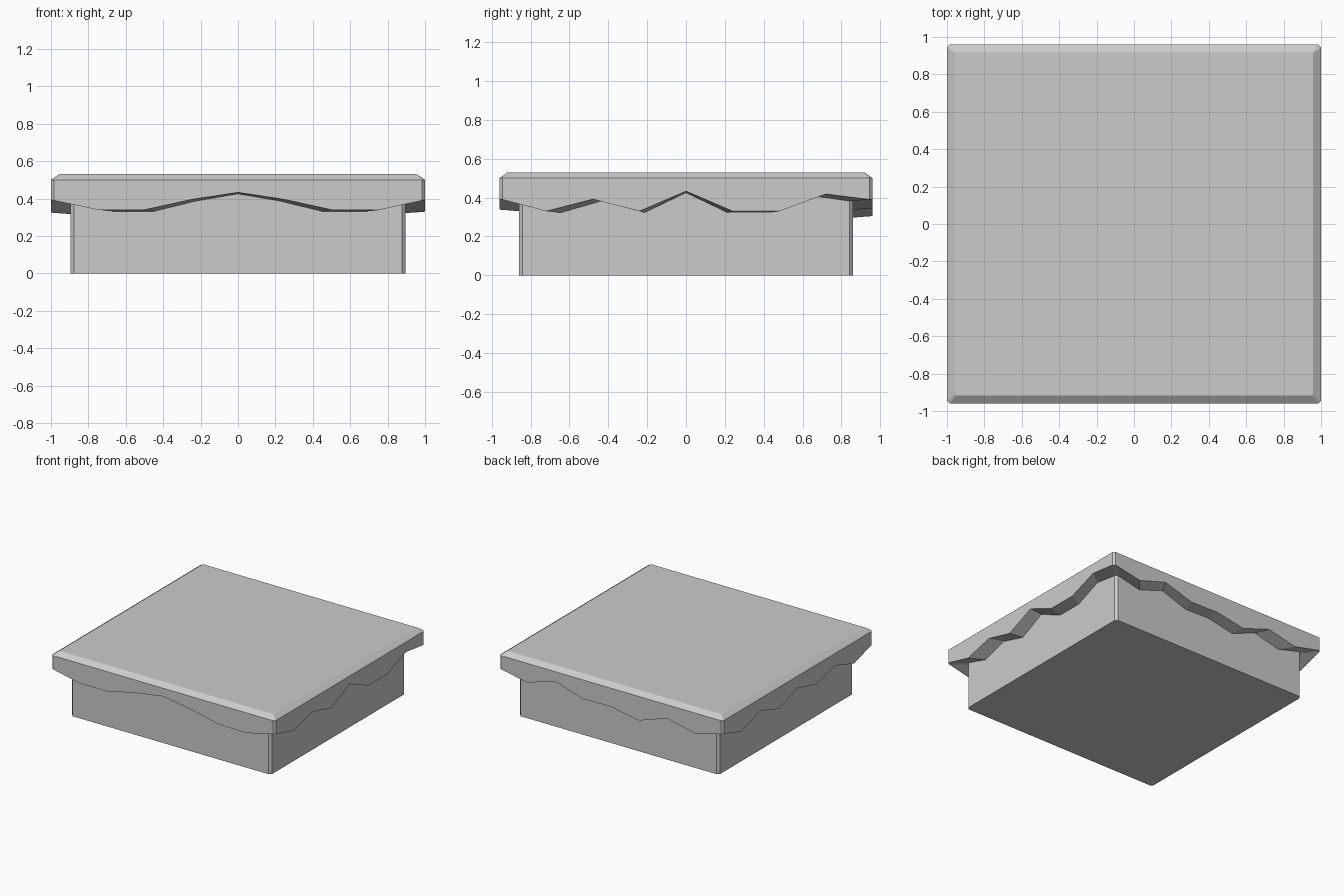
import bpy, bmesh

if "Cube" in bpy.data.objects:
    bpy.data.objects.remove(bpy.data.objects["Cube"])

# Height of the ragged lower rim along each side, counter-clockwise from the front left corner
RIM = [
    [.39, .34, .34, .395, .433, .395, .34, .338, .39],   # front, x rising
    [.39, .33, .392, .33, .433, .33, .33, .418, .39],    # right, y rising
    [.39, .345, .42, .345, .35, .305, .39, .335, .39],   # back, x falling
    [.39, .325, .40, .325, .40, .34, .40, .325, .39],    # left, y falling
]


def ring(hx, hy, cut, z=None, dz=0.0):
    """Rectangle outline with clipped corners; z=None follows the ragged rim."""
    pts = []
    for side, heights in enumerate(RIM):
        a, b = (hx, hy) if side % 2 == 0 else (hy, hx)
        for i, h in enumerate(heights):
            t = a * (i / 4 - 1)
            t = max(-a + cut, min(a - cut, t))
            x, y = [(t, -b), (b, t), (-t, b), (-b, -t)][side]
            pts.append((x, y, h + dz if z is None else z))
    return pts


def loft(name, rings, cap_first=False, cap_last=False):
    """Bridge successive outlines with flat faces."""
    bm = bmesh.new()
    loops = [[bm.verts.new(p) for p in r] for r in rings]
    for low, high in zip(loops, loops[1:]):
        n = len(low)
        for i in range(n):
            j = (i + 1) % n
            bm.faces.new((low[i], low[j], high[j], high[i]))
    if cap_first:
        bm.faces.new(loops[0][::-1])
    if cap_last:
        bm.faces.new(loops[-1])
    mesh = bpy.data.meshes.new(name)
    bm.to_mesh(mesh)
    bm.free()
    obj = bpy.data.objects.new(name, mesh)
    bpy.context.collection.objects.link(obj)
    return obj


# Where the overhang meets the body wall
seam = ring(.895, .86, .018, dz=-.008)

# Ground block
loft("ground_block", [ring(.895, .86, .018, z=0), seam], cap_first=True)

# Overhanging top layer: underside, outer wall, bevel and flat top
loft("top_layer", [
    seam,
    ring(1, .96, .015),
    ring(1, .96, .015, z=.50),
    ring(.957, .917, .004, z=.53),
], cap_last=True)
